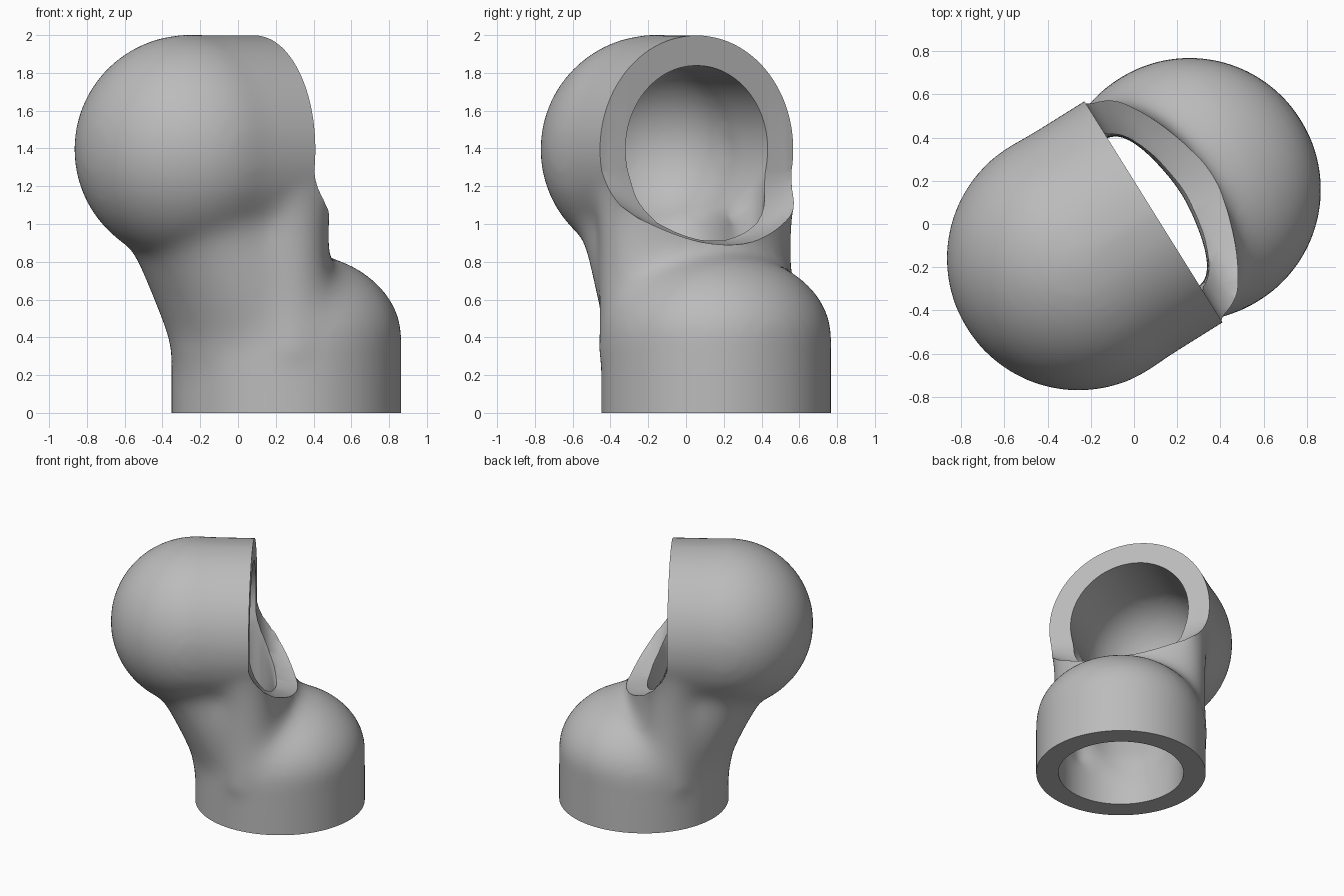
import bpy
import bmesh
import math
from mathutils import Matrix

if "Cube" in bpy.data.objects:
    bpy.data.objects.remove(bpy.data.objects["Cube"], do_unlink=True)

TURN = math.radians(32)
OFFSET = 0.302      # sideways shift of the socket and head axes
AXIS_Z = 1.395      # height of the head axis
# leaning neck sections: height, centre, half length, half width
NECK = [(0.1, 0.2, 0.49, 0.47), (0.4, 0.1, 0.44, 0.48), (0.6, 0.0, 0.43, 0.49),
        (0.8, -0.06, 0.475, 0.49), (0.95, -0.14, 0.5, 0.47), (1.15, -0.25, 0.5, 0.46)]
# mouth section: forward position, fraction of the drop to the lip
MOUTH = [(0.106, -4), (0.106, 0), (0.12, 0.25), (0.145, 0.5), (0.175, 0.68),
         (0.21, 0.85), (0.27, 0.98), (0.4, 1.04), (1.2, 1.1), (1.2, -4)]


def cylinder(bm, centre, radii, depth, flat=False):
    """Elliptic cylinder, upright or lying along x."""
    m = Matrix.Translation(centre)
    if flat:
        m = m @ Matrix.Rotation(math.pi / 2, 4, 'Y')
    m = m @ Matrix.Diagonal((*radii, 1, 1))
    bmesh.ops.create_cone(bm, cap_ends=True, segments=96, radius1=1,
                          radius2=1, depth=depth, matrix=m)


def ball(bm, centre, radii):
    m = Matrix.Translation(centre) @ Matrix.Diagonal((*radii, 1))
    bmesh.ops.create_uvsphere(bm, u_segments=64, v_segments=40, radius=1, matrix=m)


def loft(bm, sections):
    """Closed skin over a list of matching point loops."""
    loops = [[bm.verts.new(p) for p in s] for s in sections]
    n = len(loops[0])
    for a, b in zip(loops, loops[1:]):
        for i in range(n):
            j = (i + 1) % n
            bm.faces.new((a[i], a[j], b[j], b[i]))
    bm.faces.new(loops[0][::-1])
    bm.faces.new(loops[-1])


def ellipse(z, x, a, b, n=64):
    angles = [2 * math.pi * i / n for i in range(n)]
    return [(x + a * math.cos(t), b * math.sin(t), z) for t in angles]


def to_object(bm, name):
    mesh = bpy.data.meshes.new(name)
    bmesh.ops.recalc_face_normals(bm, faces=bm.faces)
    bm.to_mesh(mesh)
    bm.free()
    ob = bpy.data.objects.new(name, mesh)
    bpy.context.collection.objects.link(ob)
    return ob


def bake(ob):
    """Apply every modifier on the object."""
    graph = bpy.context.evaluated_depsgraph_get()
    graph.update()
    mesh = bpy.data.meshes.new_from_object(ob.evaluated_get(graph))
    ob.modifiers.clear()
    ob.data = mesh


def soften(ob, steps, group=""):
    sm = ob.modifiers.new("blend", 'SMOOTH')
    sm.factor = 0.5
    sm.iterations = steps
    sm.vertex_group = group


def elbow(name, r, dome, wall, head_end, blend, neck_blend):
    """Socket, shoulder, neck and round-backed head fused into one soft form."""
    bm = bmesh.new()
    cylinder(bm, (OFFSET, 0, 0.05), (r + 0.004, r + 0.004), 0.7)
    ball(bm, (OFFSET, 0, 0.4), (r + 0.006, r + 0.006, dome))
    loft(bm, [ellipse(z, x, a - wall, b - wall) for z, x, a, b in NECK])
    cylinder(bm, (0.095, 0, 0.75), (0.31 - wall, 0.575 - wall), 0.9)
    ball(bm, (-OFFSET, 0, AXIS_Z), (r + 0.008, r + 0.008, r + 0.004))
    cylinder(bm, ((head_end - OFFSET) / 2, 0, AXIS_Z), (r, r),
             head_end + OFFSET, flat=True)
    ob = to_object(bm, name)
    rm = ob.modifiers.new("fuse", 'REMESH')
    rm.mode = 'VOXEL'
    rm.voxel_size = 0.025
    soften(ob, blend)
    bake(ob)
    # extra blending that fades out away from the neck
    group = ob.vertex_groups.new(name="neck")
    for v in ob.data.vertices:
        w = (1 - (v.co.x / 0.6) ** 2, 1 - ((v.co.z - 0.75) / 0.42) ** 2)
        if min(w) > 0:
            group.add([v.index], w[0] * w[1], 'REPLACE')
    soften(ob, neck_blend, "neck")
    bake(ob)
    return ob


def subtract(ob, cutter):
    mod = ob.modifiers.new("cut", 'BOOLEAN')
    mod.operation = 'DIFFERENCE'
    mod.solver = 'EXACT'
    mod.object = cutter
    bake(ob)
    bpy.data.objects.remove(cutter, do_unlink=True)


# outer wall and the hollow inside it
pipe = elbow("elbow_pipe", 0.605, 0.46, 0, 0.28, 36, 110)
subtract(pipe, elbow("hollow", 0.446, 0.3, 0.15, 0.7, 24, 40))

# head opening: upright face sweeping forward into a dished lower lip
bm = bmesh.new()
slices = []
for i in range(-16, 17):
    y = i * 0.05
    drop = 0.375 - 0.55 * y * y
    slices.append([(x, y, 1.28 - (drop * t if t > 0 else 0.3 * t)) for x, t in MOUTH])
loft(bm, slices)
subtract(pipe, to_object(bm, "mouth_cutter"))

# flat base
bm = bmesh.new()
bmesh.ops.create_cube(bm, size=4, matrix=Matrix.Translation((0, 0, -2)))
subtract(pipe, to_object(bm, "base_cutter"))

# turn to the final heading
pipe.data.transform(Matrix.Rotation(TURN, 4, 'Z'))

mat = bpy.data.materials.new("plain grey")
mat.use_nodes = True
GREY = (0.5, 0.5, 0.5, 1)
mat.diffuse_color = GREY
mat.node_tree.nodes["Principled BSDF"].inputs["Base Color"].default_value = GREY
pipe.data.materials.clear()
pipe.data.materials.append(mat)
for p in pipe.data.polygons:
    p.material_index = 0

bpy.ops.object.select_all(action='DESELECT')
pipe.select_set(True)
bpy.context.view_layer.objects.active = pipe
bpy.ops.object.shade_smooth_by_angle(angle=math.radians(35))
